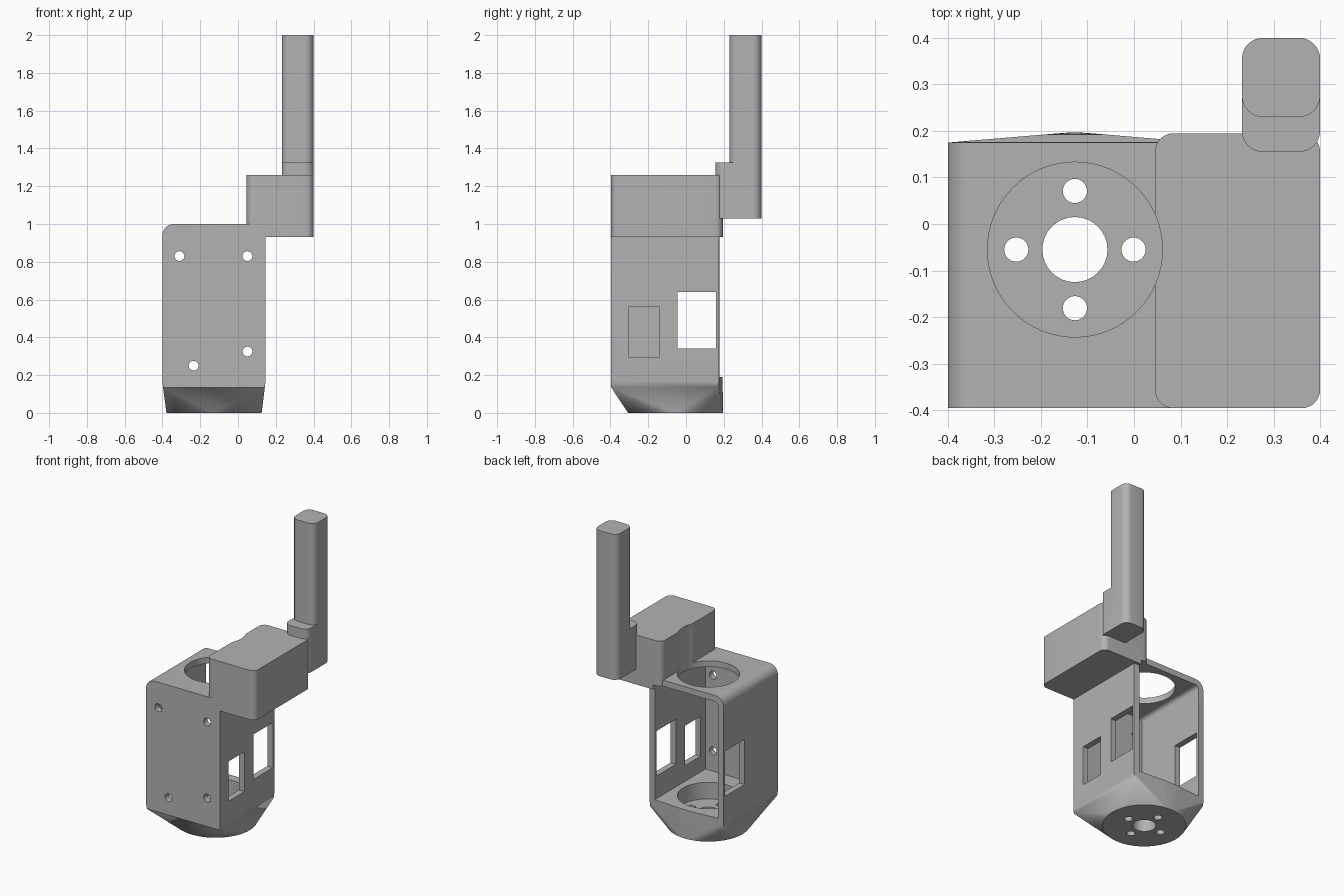
import bpy, bmesh, math
from mathutils import Matrix

if "Cube" in bpy.data.objects:
    bpy.data.objects.remove(bpy.data.objects["Cube"], do_unlink=True)

grey = bpy.data.materials.new("plain grey")
grey.use_nodes = True
grey.diffuse_color = (0.45, 0.45, 0.45, 1)
grey.node_tree.nodes["Principled BSDF"].inputs["Base Color"].default_value = grey.diffuse_color

CX, CY = -0.127, -0.055            # motor axis
X0, X1, Y0, Y1 = -0.40, 0.145, -0.396, 0.175
WALL, FLOOR, ROOF = 0.04, 0.19, 1.0


def finish(bm, name):
    bmesh.ops.recalc_face_normals(bm, faces=bm.faces)
    mesh = bpy.data.meshes.new(name)
    bm.to_mesh(mesh)
    bm.free()
    mesh.materials.append(grey)
    obj = bpy.data.objects.new(name, mesh)
    bpy.context.collection.objects.link(obj)
    return obj


def box(name, x, y, z, radius=0):
    """Box from ranges, with optional rounded vertical edges."""
    bm = bmesh.new()
    bmesh.ops.create_cube(bm, size=1)
    for v in bm.verts:
        v.co = [r[0] if c < 0 else r[1] for c, r in zip(v.co, (x, y, z))]
    if radius:
        upright = [e for e in bm.edges if abs(e.verts[0].co.z - e.verts[1].co.z) > 1e-4]
        bmesh.ops.bevel(bm, geom=upright, offset=radius, segments=8, profile=0.5, affect='EDGES')
    return finish(bm, name)


def cylinder(name, x, y, z, radius, depth, axis='Z', segments=32):
    bm = bmesh.new()
    bmesh.ops.create_cone(bm, cap_ends=True, segments=segments,
                          radius1=radius, radius2=radius, depth=depth)
    if axis == 'Y':
        bm.transform(Matrix.Rotation(math.pi / 2, 4, 'X'))
    bm.transform(Matrix.Translation((x, y, z)))
    return finish(bm, name)


def combine(target, tool, operation):
    mod = target.modifiers.new(operation.lower(), 'BOOLEAN')
    mod.operation, mod.solver, mod.object = operation, 'EXACT', tool
    bpy.context.view_layer.objects.active = target
    bpy.ops.object.modifier_apply(modifier=mod.name)
    bpy.data.objects.remove(tool, do_unlink=True)


def smooth(obj):
    bpy.ops.object.select_all(action='DESELECT')
    obj.select_set(True)
    bpy.context.view_layer.objects.active = obj
    bpy.ops.object.shade_smooth_by_angle(angle=math.radians(25))


def rounded_profile(x0, x1, z0, z1, r):
    """Side-to-side outline with its upper -x corner rounded."""
    arc = [(x0 + r - r * math.cos(a), z1 - r + r * math.sin(a))
           for a in (math.pi / 2 * i / 10 for i in range(11))]
    return [(x0, z0)] + arc + [(x1, z1), (x1, z0)]


def hull(name, points):
    bm = bmesh.new()
    for p in points:
        bm.verts.new(p)
    bmesh.ops.convex_hull(bm, input=bm.verts)
    bmesh.ops.dissolve_limit(bm, angle_limit=0.002, verts=bm.verts, edges=bm.edges)
    return finish(bm, name)


# Housing: rounded box that tapers to a round base
points = [(x, y, z) for y in (Y0, Y1) for x, z in rounded_profile(X0, X1, 0.165, ROOF, 0.06)]
points += [(x, y, 0.135) for x in (X0 + 0.003, X1 - 0.003) for y in (Y0, Y1)]
points += [(CX + 0.252 * math.cos(a), CY + 0.252 * math.sin(a), 0)
           for a in (math.tau * i / 64 for i in range(64))]
housing = hull("housing", points)

# Side block
combine(housing, box("block", (0.045, 0.40), (Y0, 0.195), (0.93, 1.26), 0.04), 'UNION')

# Inner space, open at the back
inner = rounded_profile(X0 + WALL, X1 - WALL, FLOOR, ROOF - WALL, 0.025)
combine(housing, hull("cavity", [(x, y, z) for y in (Y0 + WALL, 0.3) for x, z in inner]),
        'DIFFERENCE')

# Round roof opening, floor recess and base holes
combine(housing, cylinder("roof_cut", CX, CY, 1.15, 0.188, 0.5, segments=64), 'DIFFERENCE')
combine(housing, cylinder("recess_cut", CX, CY, 0.18, 0.188, 0.2, segments=64), 'DIFFERENCE')
combine(housing, cylinder("shaft_cut", CX, CY, 0.05, 0.07, 0.2), 'DIFFERENCE')
for i in range(4):
    a = i * math.pi / 2
    combine(housing, cylinder("base_screw_cut", CX + 0.126 * math.cos(a), CY + 0.126 * math.sin(a),
                              0.05, 0.026, 0.2), 'DIFFERENCE')

# Front screw holes
for x, z in ((-0.31, 0.83), (0.05, 0.83), (-0.235, 0.25), (0.05, 0.325)):
    combine(housing, cylinder("front_screw_cut", x, Y0, z, 0.026, 0.2, 'Y'), 'DIFFERENCE')

# Side windows: one through both walls, one in the +x wall only
combine(housing, box("window_cut", (-0.6, 0.3), (-0.045, 0.16), (0.34, 0.64)), 'DIFFERENCE')
combine(housing, box("small_window_cut", (0, 0.3), (-0.305, -0.14), (0.295, 0.56)), 'DIFFERENCE')
smooth(housing)

# Post with its stepped foot
post = box("post", (0.232, 0.40), (0.23, 0.40), (1.03, 2.0), 0.045)
combine(post, box("foot", (0.232, 0.40), (0.155, 0.40), (1.03, 1.325), 0.045), 'UNION')
smooth(post)
